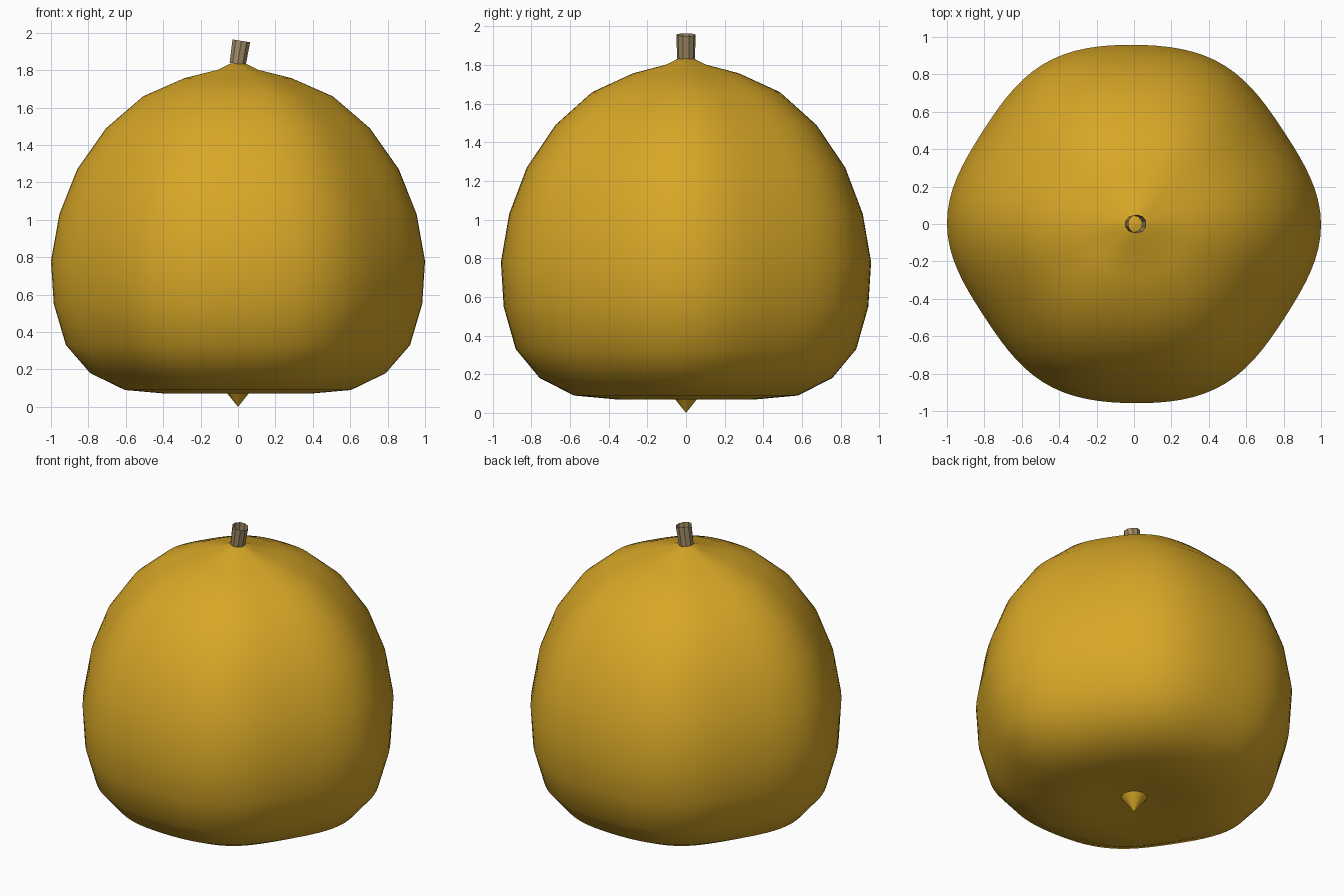
import bpy
import bmesh
from math import sin, cos, pi, radians

cube = bpy.data.objects.get("Cube")
if cube:
    bpy.data.objects.remove(cube, do_unlink=True)


def material(name, rgb):
    mat = bpy.data.materials.new(name)
    mat.use_nodes = True
    mat.diffuse_color = (*rgb, 1)
    bsdf = mat.node_tree.nodes["Principled BSDF"]
    bsdf.inputs["Base Color"].default_value = (*rgb, 1)
    bsdf.inputs["Roughness"].default_value = 0.7
    return mat


gold = material("golden skin", (0.68, 0.385, 0.02))
wood = material("stem brown", (0.35, 0.26, 0.13))


def add_object(name, bm, mat, smooth):
    for face in bm.faces:
        face.smooth = smooth
    mesh = bpy.data.meshes.new(name)
    bm.to_mesh(mesh)
    bm.free()
    mesh.materials.append(mat)
    obj = bpy.data.objects.new(name, mesh)
    bpy.context.collection.objects.link(obj)
    return obj


def lobes(a):
    """Softly six-sided outline of the fruit."""
    return (0.968 + 0.018 * cos(6 * a) + 0.011 * cos(4 * a)
            + 0.003 * cos(2 * a) - 0.004 * sin(2 * a))


# Fruit body: (radius, height) rings from the dented base to the neck
PROFILE = [(0.2, 0.09), (0.38, 0.07), (0.605, 0.09), (0.79, 0.18),
           (0.92, 0.33), (0.985, 0.55), (1.0, 0.78), (0.955, 1.03),
           (0.86, 1.27), (0.705, 1.49), (0.507, 1.66), (0.287, 1.757),
           (0.105, 1.803), (0.04, 1.835)]
SEGMENTS = 96

bm = bmesh.new()
rings = []
for r, z in PROFILE:
    ring = []
    for i in range(SEGMENTS):
        a = 2 * pi * i / SEGMENTS
        d = r * lobes(a)
        ring.append(bm.verts.new((d * cos(a), d * sin(a), z)))
    rings.append(ring)
base = bm.verts.new((0, 0, 0.105))
tip = bm.verts.new((0, 0, 1.838))
for i in range(SEGMENTS):
    j = (i + 1) % SEGMENTS
    for low, high in zip(rings, rings[1:]):
        bm.faces.new((low[i], low[j], high[j], high[i]))
    bm.faces.new((base, rings[0][j], rings[0][i]))
    bm.faces.new((tip, rings[-1][i], rings[-1][j]))
add_object("fruit_body", bm, gold, True)

# Pointed nub under the fruit
bm = bmesh.new()
bmesh.ops.create_cone(bm, cap_ends=True, segments=24,
                      radius1=0, radius2=0.08, depth=0.1)
bmesh.ops.remove_doubles(bm, verts=bm.verts, dist=0.0001)
nub = add_object("bottom_nub", bm, gold, False)
nub.location.z = 0.05

# Leaning hollow stem with flat sides
bm = bmesh.new()
bmesh.ops.create_cone(bm, cap_ends=False, segments=10,
                      radius1=0.046, radius2=0.05, depth=0.125)
stem = add_object("stem", bm, wood, False)
stem.location = (0.008, 0, 1.895)
stem.rotation_euler.y = radians(9)
